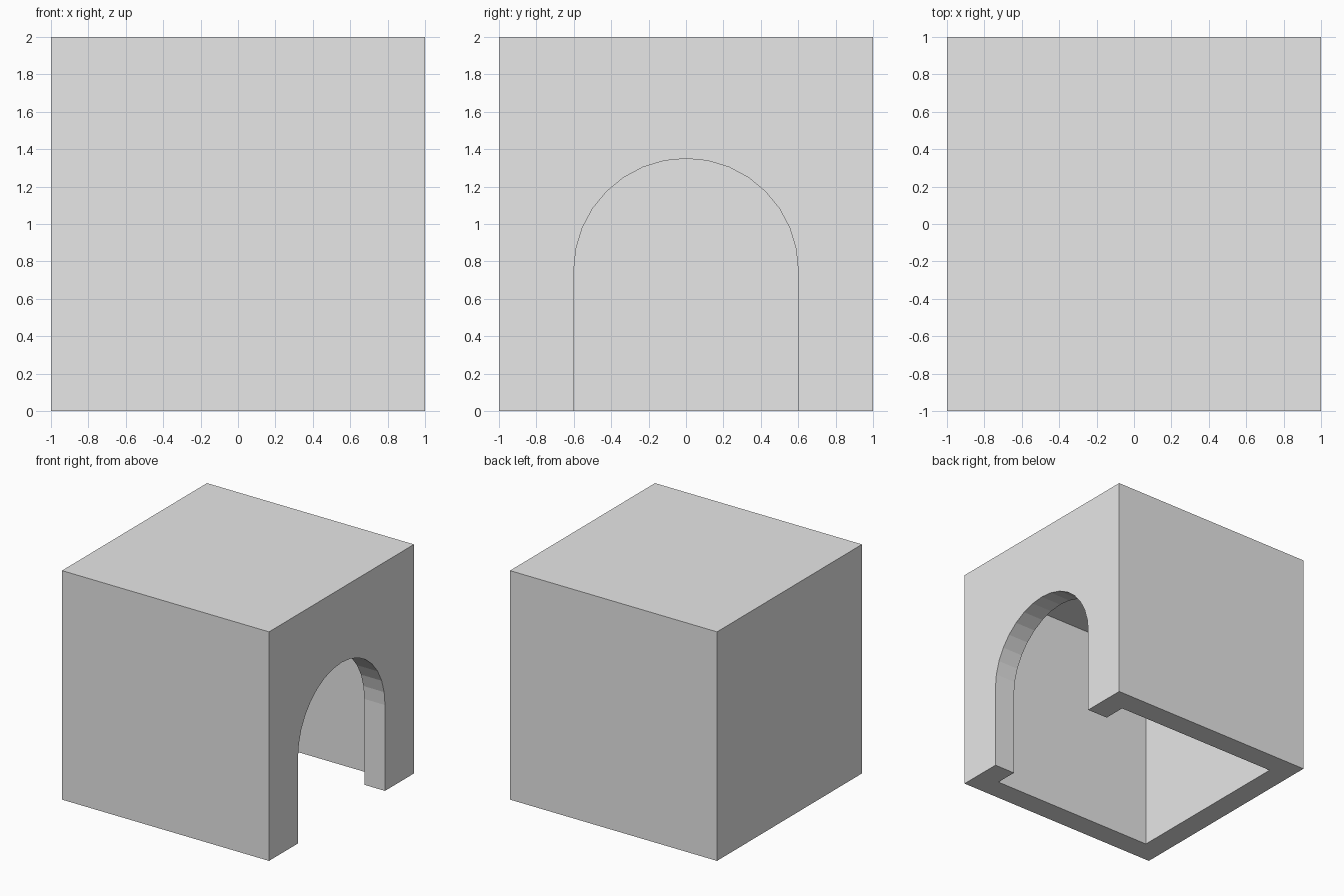
import bpy, bmesh, math

cube = bpy.data.objects.get("Cube")
if cube:
    bpy.data.objects.remove(cube, do_unlink=True)

HALF, HEIGHT, WALL = 1.0, 2.0, 0.2
INNER = HALF - WALL
ARCH_R, SPRING, STEPS = 0.6, 0.75, 16

grey = bpy.data.materials.new("light_grey")
grey.use_nodes = True
color = (0.8, 0.8, 0.8, 1)
grey.diffuse_color = color
grey.node_tree.nodes["Principled BSDF"].inputs["Base Color"].default_value = color


def extruded(name, profile, place, vector):
    """Solid made by pushing a flat 2D outline along a vector."""
    bm = bmesh.new()
    face = bm.faces.new([bm.verts.new(place(a, b)) for a, b in profile])
    new = bmesh.ops.extrude_face_region(bm, geom=[face], use_keep_orig=True)["geom"]
    bmesh.ops.translate(bm, vec=vector,
                        verts=[v for v in new if isinstance(v, bmesh.types.BMVert)])
    bmesh.ops.recalc_face_normals(bm, faces=bm.faces)
    mesh = bpy.data.meshes.new(name)
    bm.to_mesh(mesh)
    bm.free()
    mesh.materials.append(grey)
    obj = bpy.data.objects.new(name, mesh)
    bpy.context.collection.objects.link(obj)
    return obj


def square(h):
    return [(-h, -h), (h, -h), (h, h), (-h, h)]


# Outer block
shell = extruded("box_shell", square(HALF), lambda a, b: (a, b, 0), (0, 0, HEIGHT))

# Hollow room, open at the bottom
room = extruded("room_cutter", square(INNER), lambda a, b: (a, b, -WALL),
                (0, 0, HEIGHT))

# Round-topped doorway through the +x wall
arc = [math.pi * i / STEPS for i in range(STEPS + 1)]
outline = [(-ARCH_R, -WALL), (ARCH_R, -WALL)]
outline += [(ARCH_R * math.cos(t), SPRING + ARCH_R * math.sin(t)) for t in arc]
door = extruded("doorway_cutter", outline, lambda a, b: (HALF / 2, a, b), (HALF, 0, 0))

# Cut the room and the doorway, then keep the finished mesh
for cutter in (room, door):
    cut = shell.modifiers.new(cutter.name, 'BOOLEAN')
    cut.operation = 'DIFFERENCE'
    cut.solver = 'EXACT'
    cut.object = cutter
bpy.context.view_layer.update()
graph = bpy.context.evaluated_depsgraph_get()
finished = bpy.data.meshes.new_from_object(shell.evaluated_get(graph))
shell.modifiers.clear()
shell.data = finished
for cutter in (room, door):
    bpy.data.objects.remove(cutter, do_unlink=True)
